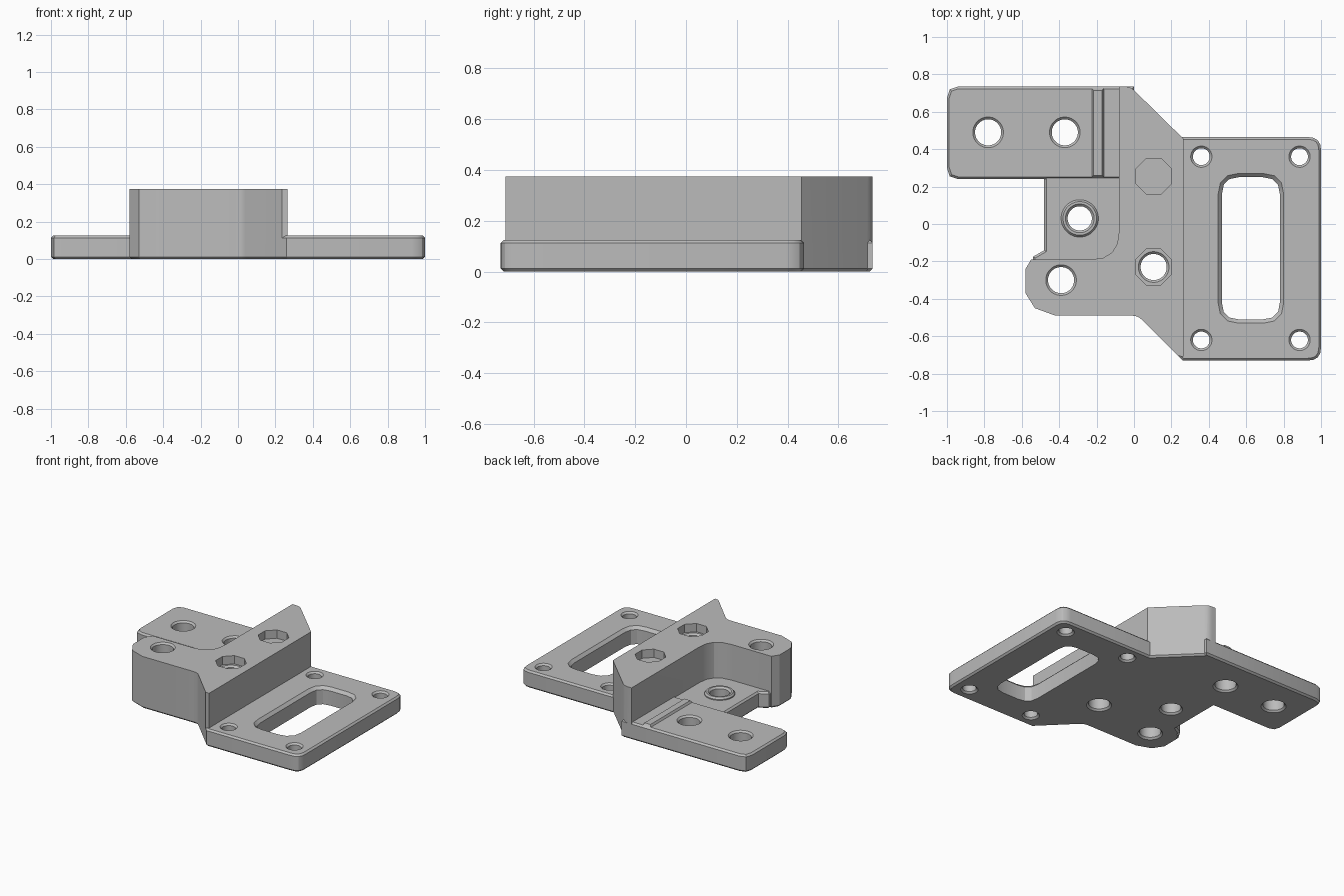
import bpy
import math
from mathutils import Vector

if "Cube" in bpy.data.objects:
    bpy.data.objects.remove(bpy.data.objects["Cube"], do_unlink=True)

grey = bpy.data.materials.new("light grey plastic")
grey.use_nodes = True
grey.diffuse_color = (0.5, 0.5, 0.5, 1)
grey.node_tree.nodes["Principled BSDF"].inputs["Base Color"].default_value = (0.5, 0.5, 0.5, 1)

LOW, HIGH, EDGE = 0.125, 0.375, 0.012


def outline(points, steps=4):
    """Counter-clockwise outline; a third value rounds that corner."""
    result = []
    for i, p in enumerate(points):
        here = Vector(p[:2])
        if len(p) == 2:
            result.append(here)
            continue
        before = Vector(points[i - 1][:2])
        after = Vector(points[(i + 1) % len(points)][:2])
        a = here + (before - here).normalized() * p[2]
        b = here + (after - here).normalized() * p[2]
        for s in range(steps + 1):
            t = s / steps
            result.append(a * (1 - t) ** 2 + here * 2 * t * (1 - t) + b * t * t)
    return result


def box(x0, x1, y0, y1):
    return [(x0, y0), (x1, y0), (x1, y1), (x0, y1)]


def circle(x, y, r, sides=32):
    turn = 2 * math.pi / sides
    return [Vector((x + r * math.cos((i + 0.5) * turn), y + r * math.sin((i + 0.5) * turn)))
            for i in range(sides)]


def offset(pts, d):
    """Push an outline outward by d with mitred corners."""
    result = []
    for i, p in enumerate(pts):
        u = (p - pts[i - 1]).normalized()
        v = (pts[(i + 1) % len(pts)] - p).normalized()
        n, m = Vector((u.y, -u.x)), Vector((v.y, -v.x))
        result.append(p + (n + m) * d / (1 + n.dot(m)))
    return result


def loft(name, pts, profile):
    """Solid through copies of the outline at each (height, offset)."""
    count = len(pts)
    verts = [(p.x, p.y, z) for z, d in profile for p in offset(pts, d)]
    faces = [list(range(count))[::-1], list(range(len(verts) - count, len(verts)))]
    for k in range(len(profile) - 1):
        for i in range(count):
            j = (i + 1) % count
            a, b = k * count, (k + 1) * count
            faces.append((a + i, a + j, b + j, b + i))
    mesh = bpy.data.meshes.new(name)
    mesh.from_pydata(verts, [], faces)
    mesh.materials.append(grey)
    obj = bpy.data.objects.new(name, mesh)
    bpy.context.collection.objects.link(obj)
    return obj


def combine(body, other, operation):
    mod = body.modifiers.new(operation, "BOOLEAN")
    mod.operation, mod.solver, mod.object = operation, "EXACT", other
    bpy.context.view_layer.objects.active = body
    bpy.ops.object.modifier_apply(modifier=mod.name)
    bpy.data.objects.remove(other, do_unlink=True)


def slab(top):
    return [(0, -EDGE), (EDGE, 0), (top - EDGE, 0), (top, -EDGE)]


def opening(top):
    return [(-EDGE, 2 * EDGE), (EDGE, 0), (top - EDGE, 0), (top + EDGE, 2 * EDGE)]


# Tall central block
block = outline([(0.265, -0.71), (0.265, 0.455), (-0.02, 0.735, 0.03), (-0.08, 0.735),
                 (-0.08, -0.19, 0.15), (-0.55, -0.19), (-0.58, -0.24), (-0.58, -0.37),
                 (-0.53, -0.45), (-0.42, -0.49), (0.02, -0.49, 0.03), (0.235, -0.705)])
body = loft("bracket_body", block, [(0, -EDGE), (EDGE, 0), (HIGH, 0)])

# Side plate, rear arm and the recessed floor between them
plate = outline([(0.23, -0.7), (0.26, -0.73), (1, -0.73, 0.07), (1, 0.465, 0.07), (0.23, 0.465)])
combine(body, loft("side_plate", plate, slab(LOW)), "UNION")
arm = outline([(-1, 0.24, 0.06), (0, 0.24), (0, 0.735), (-1, 0.735, 0.06)], 2)
combine(body, loft("rear_arm", arm, slab(LOW)), "UNION")
floor = outline([(-0.54, -0.3), (0, -0.3), (0, 0.4), (-0.48, 0.4), (-0.48, -0.14), (-0.54, -0.175)])
combine(body, loft("low_floor", floor, slab(0.118)), "UNION")

# Raised rib on the arm and ring around the floor hole
rib = outline(box(-0.232, -0.155, 0.245, 0.73))
combine(body, loft("arm_rib", rib, [(0.08, -0.01), (LOW - EDGE, 0), (0.14, -0.015)]), "UNION")
boss = circle(-0.29, 0.03, 0.1)
combine(body, loft("hole_ring", boss, [(0.08, 0), (0.125, 0), (0.137, -0.01)]), "UNION")

# Octagonal nut pockets
for y in (0.255, -0.23):
    pocket = circle(0.105, y, 0.103, 8)
    combine(body, loft("nut_pocket", pocket, [(HIGH - 0.06, 0), (HIGH + 0.1, 0)]), "DIFFERENCE")

# Bolt holes, each with slightly flared ends
holes = [(-0.78, 0.49, 0.07, LOW), (-0.37, 0.49, 0.07, LOW), (-0.29, 0.03, 0.065, 0.137),
         (-0.39, -0.3, 0.07, HIGH), (0.105, -0.23, 0.07, HIGH - 0.06)]
holes += [(x, y, 0.045, LOW) for x in (0.36, 0.885) for y in (0.36, -0.62)]
for x, y, r, top in holes:
    combine(body, loft("bolt_hole", circle(x, y, r), opening(top)), "DIFFERENCE")

# Rounded window in the side plate
window = outline([p + (0.09,) for p in box(0.47, 0.78, -0.51, 0.25)], 3)
combine(body, loft("window", window, [(-0.02, 0), (LOW - 0.02, 0), (LOW + 0.02, 0.04)]), "DIFFERENCE")

# Smooth curved walls, keep machined edges crisp
bpy.ops.object.select_all(action="DESELECT")
body.select_set(True)
bpy.context.view_layer.objects.active = body
bpy.ops.object.shade_smooth_by_angle(angle=math.radians(25))
